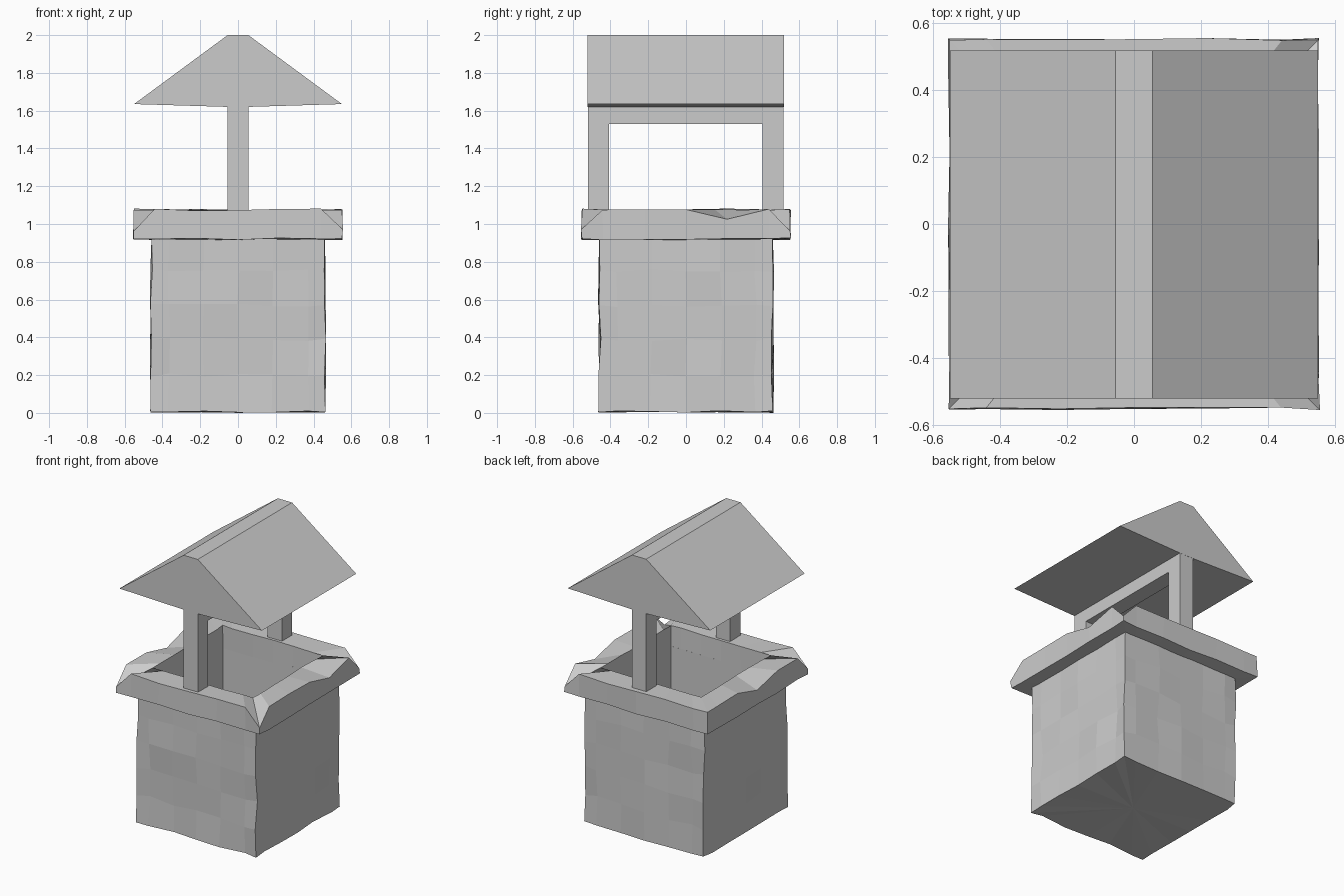
import bpy, bmesh, random
from mathutils import Vector

if "Cube" in bpy.data.objects:
    bpy.data.objects.remove(bpy.data.objects["Cube"])

random.seed(4)
FRACS = (0, .1, .3, .5, .7, .9)      # uneven spacing keeps a short cell at each corner


def make_object(name, bm):
    bmesh.ops.recalc_face_normals(bm, faces=bm.faces)
    me = bpy.data.meshes.new(name)
    bm.to_mesh(me)
    bm.free()
    ob = bpy.data.objects.new(name, me)
    bpy.context.collection.objects.link(ob)
    return ob


def square_loop(bm, half, z, wobble, z_wobble):
    """Square ring of vertices with a hand-hewn wobble."""
    corners = [Vector(c) * half for c in ((-1, -1), (1, -1), (1, 1), (-1, 1))]
    loop = []
    for i in range(4):
        for f in FRACS:
            p = corners[i].lerp(corners[(i + 1) % 4], f)
            p += Vector((random.uniform(-wobble, wobble), random.uniform(-wobble, wobble)))
            loop.append(bm.verts.new((p.x, p.y, z + random.uniform(0, z_wobble))))
    return loop


def bridge(bm, a, b):
    n = len(a)
    for i in range(n):
        j = (i + 1) % n
        bm.faces.new((a[i], a[j], b[j], b[i]))


def box(bm, x, y0, y1, z0, z1):
    r = bmesh.ops.create_cube(bm, size=1)
    for v in r["verts"]:
        v.co = (v.co.x * 2 * x, y0 + (v.co.y + .5) * (y1 - y0), z0 + (v.co.z + .5) * (z1 - z0))


def cap(bm, loop):
    face = bm.faces.new(loop)
    bmesh.ops.poke(bm, faces=[face])


# Hollow rough stone base with a closed bottom
bm = bmesh.new()
loops = [square_loop(bm, .458, z, .008, .012 if z == 0 else .02)
         for z in (0, .19, .38, .56, .74)]
loops.append(square_loop(bm, .456, .93, .004, 0))
loops.append(square_loop(bm, .386, .93, 0, 0))
loops.append(square_loop(bm, .386, .05, 0, 0))
for a, b in zip(loops, loops[1:]):
    bridge(bm, a, b)
cap(bm, loops[0])
cap(bm, loops[-1])
make_object("well_base", bm)

# Rough rim with chipped corners
bm = bmesh.new()
loops = [square_loop(bm, .552, .915, .004, .012),
         square_loop(bm, .552, 1.07, .004, .012),
         square_loop(bm, .386, 1.07, .004, .008),
         square_loop(bm, .386, .915, 0, 0)]
for a, b in zip(loops, loops[1:] + loops[:1]):
    bridge(bm, a, b)
n = len(FRACS)
for index, drop in ((0, .11), (n, .1), (2 * n, .11),        # corner chips
                    (3 * n + 3, .06), (n + 4, .05)):        # edge nicks
    loops[1][index].co.z -= drop
make_object("well_rim", bm)

# Timber frame: two posts and the ridge beam between them
bm = bmesh.new()
box(bm, .055, -.52, -.408, 1.0, 1.64)
box(bm, .055, .405, .517, 1.0, 1.64)
box(bm, .055, -.408, .405, 1.53, 1.64)
make_object("roof_frame", bm)

# Solid roof with a flat ridge
profile = [(-.55, 1.635), (-.055, 1.62), (.055, 1.62), (.55, 1.635), (.055, 2), (-.055, 2)]
bm = bmesh.new()
ends = [[bm.verts.new((x, y, z)) for x, z in profile] for y in (-.522, .518)]
bridge(bm, *ends)
for end in ends:
    bm.faces.new(end)
make_object("roof", bm)
